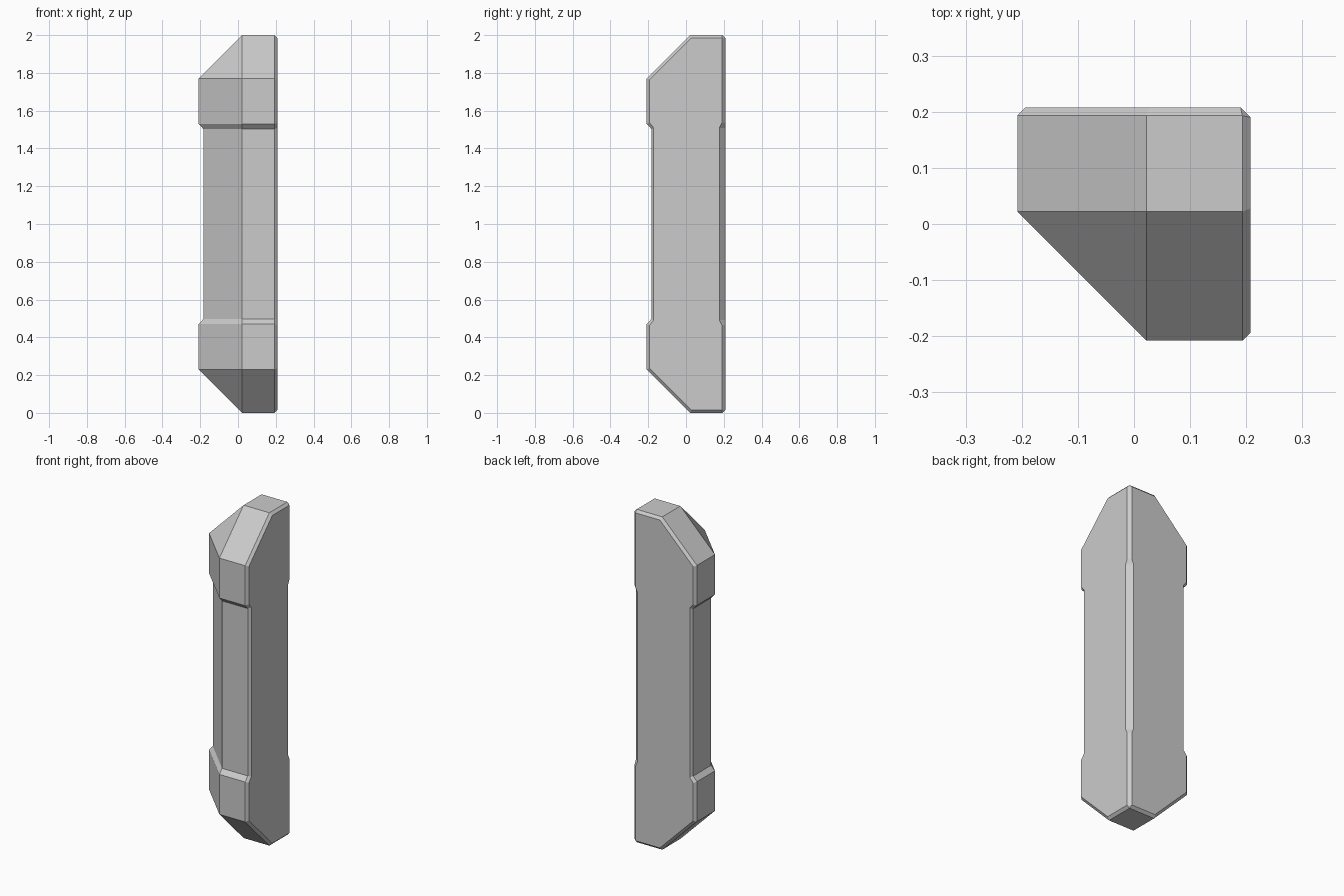
import bpy
import bmesh
from math import radians

cube = bpy.data.objects.get("Cube")
if cube:
    bpy.data.objects.remove(cube)

X = 0.208      # half width
K = 0.022      # where the diagonal corner starts
C = 0.015      # rim chamfer
M = 0.006      # mitre shift of the chamfer at 45 degree bends

# Lower half: outer edge (u, z), chamfered edge (v, w), back corner chamfer b
lower = [
    (K, 0.0, K + M, C, 0.018),
    (-X, 0.23, -X + C, 0.23 + M, 0.018),
    (-X, 0.47, -X + C, 0.47 - M, 0.018),
    (-0.183, 0.497, -0.171, 0.497 - M, 0.031),
]
upper = [(u, 2 - z, v, 2 - w, b) for u, z, v, w, b in reversed(lower)]


def section(bm, u, z, v, w, b):
    """One ring around the post, with the cut corner at the front."""
    points = [
        (u, K, z), (K, u, z),
        (X - C, u, z), (X, v, w),
        (X, X - b, w), (X - b, X, w),
        (v, X, w), (u, X - C, z),
    ]
    return [bm.verts.new(p) for p in points]


def cap(bm, ring, z):
    """Flat end with chamfers along the two outer sides."""
    corner = bm.verts.new((X - C, X - C, z))
    bm.faces.new((ring[0], ring[2], corner, ring[7]))
    bm.faces.new((ring[2], ring[3], ring[4], corner))
    bm.faces.new((ring[4], ring[5], corner))
    bm.faces.new((corner, ring[5], ring[6], ring[7]))


# Post body: rings joined from bottom to top
bm = bmesh.new()
rings = [section(bm, *row) for row in lower + upper]
for a, b in zip(rings, rings[1:]):
    for i in range(len(a)):
        j = (i + 1) % len(a)
        bm.faces.new((a[i], a[j], b[j], b[i]))
cap(bm, rings[0], 0.0)
cap(bm, rings[-1], 2.0)

# Close the pointed corners and merge coplanar panels
bmesh.ops.remove_doubles(bm, verts=bm.verts, dist=0.0005)
bmesh.ops.dissolve_limit(bm, angle_limit=radians(0.5),
                         verts=bm.verts, edges=bm.edges)
bmesh.ops.recalc_face_normals(bm, faces=bm.faces)

mesh = bpy.data.meshes.new("corner_post")
bm.to_mesh(mesh)
bm.free()

# Plain grey finish
grey = bpy.data.materials.new("light_grey")
grey.use_nodes = True
colour = (0.6, 0.6, 0.6, 1.0)
grey.diffuse_color = colour
grey.node_tree.nodes["Principled BSDF"].inputs["Base Color"].default_value = colour
mesh.materials.append(grey)

post = bpy.data.objects.new("corner_post", mesh)
bpy.context.scene.collection.objects.link(post)
